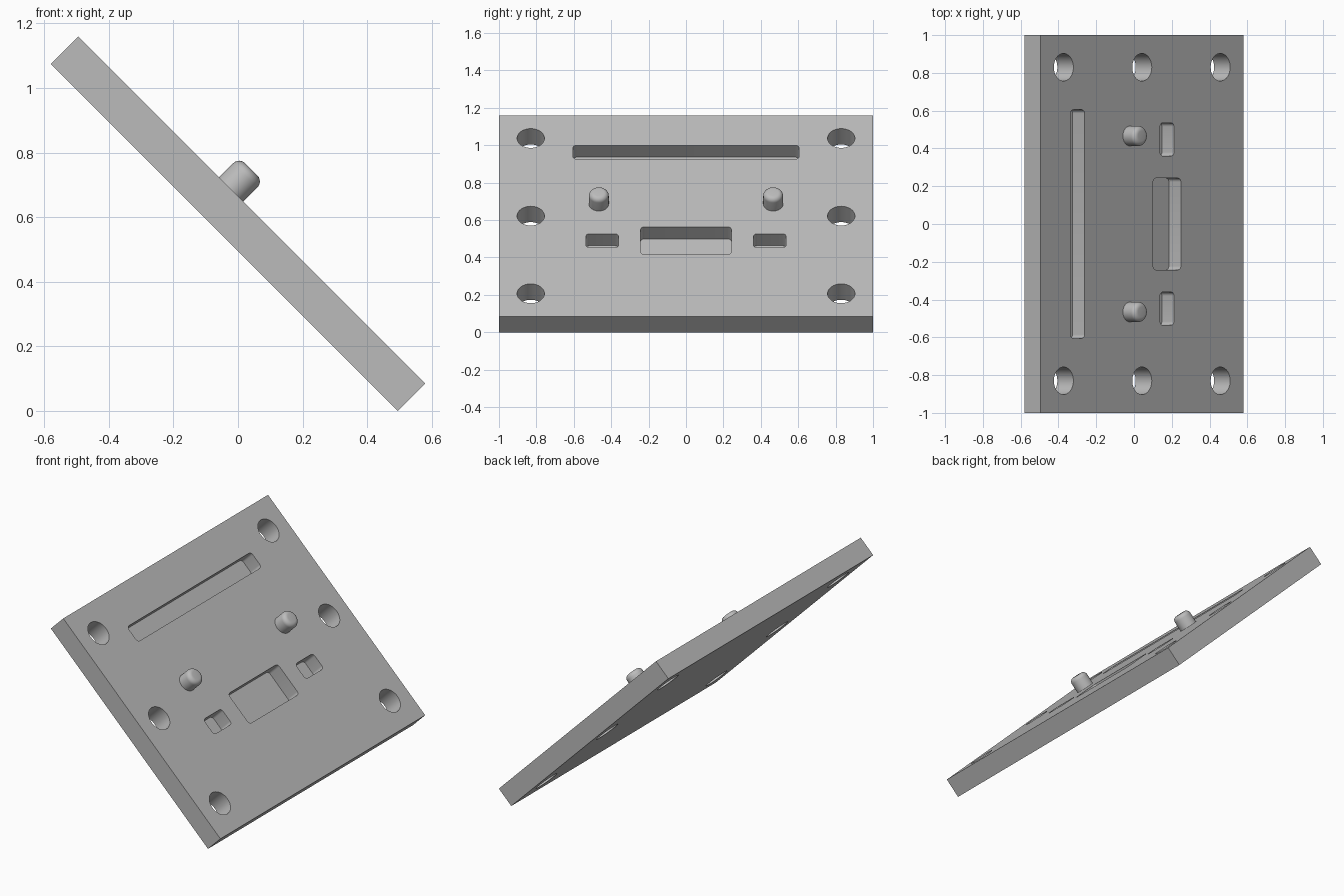
import bpy, bmesh, math
from mathutils import Matrix

if "Cube" in bpy.data.objects:
    bpy.data.objects.remove(bpy.data.objects["Cube"])

LENGTH, WIDTH, THICK = 2.0, 1.52, 0.12
POCKET_DEPTH = 0.09

# Plate space: x runs down the slope, y along the plate, z out of the face
tilt = Matrix.Translation((0.0425, 0, 0.6223)) @ Matrix.Rotation(math.radians(45), 4, 'Y')

grey = bpy.data.materials.new("plain grey")
grey.diffuse_color = (0.5, 0.5, 0.5, 1)
grey.use_nodes = True
grey.node_tree.nodes["Principled BSDF"].inputs["Base Color"].default_value = grey.diffuse_color


def make(name, bm):
    bmesh.ops.recalc_face_normals(bm, faces=bm.faces)
    mesh = bpy.data.meshes.new(name)
    bm.to_mesh(mesh)
    bm.free()
    mesh.materials.append(grey)
    ob = bpy.data.objects.new(name, mesh)
    bpy.context.collection.objects.link(ob)
    ob.matrix_world = tilt
    return ob


def box(bm, cx, cy, sx, sy, z0, z1, corner=0.0):
    m = Matrix.Translation((cx, cy, (z0 + z1) / 2)) @ Matrix.Diagonal((sx, sy, z1 - z0, 1))
    verts = bmesh.ops.create_cube(bm, size=1, matrix=m)["verts"]
    if corner:
        edges = {e for v in verts for e in v.link_edges
                 if abs(e.verts[0].co.z - e.verts[1].co.z) > 1e-4}
        bmesh.ops.bevel(bm, geom=list(edges), offset=corner, segments=5,
                        profile=0.5, affect='EDGES')


def cylinder(bm, cx, cy, r, z0, z1):
    return bmesh.ops.create_cone(
        bm, cap_ends=True, segments=48, radius1=r, radius2=r, depth=z1 - z0,
        matrix=Matrix.Translation((cx, cy, (z0 + z1) / 2)))["verts"]


def smooth(ob):
    bpy.ops.object.select_all(action='DESELECT')
    ob.select_set(True)
    bpy.context.view_layer.objects.active = ob
    bpy.ops.object.shade_smooth_by_angle(angle=math.radians(30))


# Sloping plate
bm = bmesh.new()
box(bm, 0, 0, WIDTH, LENGTH, -THICK, 0)
plate = make("plate", bm)

# Cutter: six through holes and four blind pockets
bm = bmesh.new()
for x in (-0.587, 0, 0.587):
    for y in (-0.83, 0.83):
        cylinder(bm, x, y, 0.073, -THICK - 0.05, 0.05)
for x, y, sx, sy in ((-0.482, 0, 0.104, 1.21),      # long slot
                     (0.187, 0, 0.208, 0.485),      # central pocket
                     (0.187, -0.448, 0.104, 0.175),  # small pockets
                     (0.187, 0.448, 0.104, 0.175)):
    box(bm, x, y, sx, sy, -POCKET_DEPTH, 0.05, corner=0.02)
cutter = make("hole_cutter", bm)

cut = plate.modifiers.new("holes", 'BOOLEAN')
cut.operation = 'DIFFERENCE'
cut.solver = 'EXACT'
cut.object = cutter
bpy.context.view_layer.objects.active = plate
bpy.ops.object.modifier_apply(modifier=cut.name)
bpy.data.objects.remove(cutter)
smooth(plate)

# Two locating pins with rounded tips
for side, y in (("left", -0.466), ("right", 0.466)):
    bm = bmesh.new()
    cylinder(bm, -0.09, y, 0.053, -0.01, 0.088)
    rim = [e for e in bm.edges if all(v.co.z > 0.08 for v in e.verts)]
    bmesh.ops.bevel(bm, geom=rim, offset=0.026, segments=6, profile=0.5, affect='EDGES')
    smooth(make(side + "_pin", bm))
